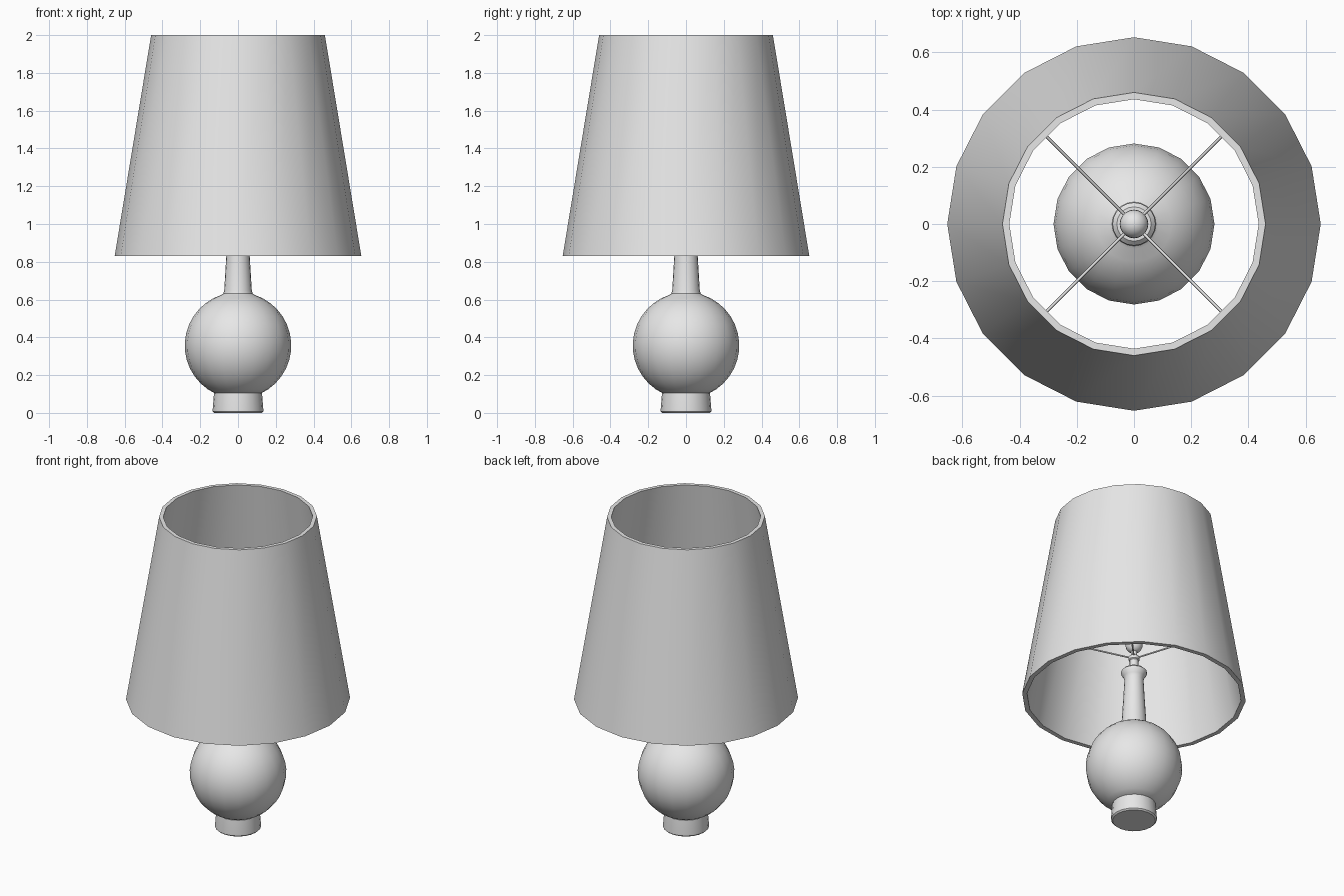
import bpy, bmesh, math
from mathutils import Vector

cube = bpy.data.objects.get("Cube")
if cube:
    bpy.data.objects.remove(cube, do_unlink=True)

# One plain material for the whole lamp
GREY = (0.8, 0.8, 0.8, 1)
grey = bpy.data.materials.new("light_grey")
grey.diffuse_color = GREY
grey.use_nodes = True
for node in grey.node_tree.nodes:
    if node.type == 'BSDF_PRINCIPLED':
        node.inputs["Base Color"].default_value = GREY


def finish(name, bm, angle=35):
    """Turn a bmesh into a named, smoothly shaded object."""
    bmesh.ops.recalc_face_normals(bm, faces=bm.faces)
    mesh = bpy.data.meshes.new(name)
    bm.to_mesh(mesh)
    bm.free()
    mesh.materials.append(grey)
    obj = bpy.data.objects.new(name, mesh)
    bpy.context.collection.objects.link(obj)
    bpy.ops.object.select_all(action='DESELECT')
    obj.select_set(True)
    bpy.context.view_layer.objects.active = obj
    bpy.ops.object.shade_smooth_by_angle(angle=math.radians(angle))
    return obj


def lathe(name, profile, sides=20, closed=False):
    """Revolve (radius, height) points about z; open profiles get end caps."""
    bm = bmesh.new()
    rings = []
    for r, z in profile:
        turns = [math.tau * i / sides for i in range(sides)]
        rings.append([bm.verts.new((r * math.cos(a), r * math.sin(a), z)) for a in turns])
    pairs = list(zip(rings, rings[1:]))
    if closed:
        pairs.append((rings[-1], rings[0]))
    else:
        bm.faces.new(rings[0])
        bm.faces.new(rings[-1])
    for low, high in pairs:
        for i in range(sides):
            j = (i + 1) % sides
            bm.faces.new((low[i], low[j], high[j], high[i]))
    return finish(name, bm)


def rod(name, start, end, radius, sides=8):
    """Thin cylinder between two points."""
    start, end = Vector(start), Vector(end)
    axis = end - start
    bm = bmesh.new()
    bmesh.ops.create_cone(bm, cap_ends=True, segments=sides, radius1=radius,
                          radius2=radius, depth=axis.length)
    bm.transform(axis.to_track_quat('Z', 'Y').to_matrix().to_4x4())
    bmesh.ops.translate(bm, verts=bm.verts, vec=(start + end) / 2)
    return finish(name, bm, 50)


# Foot
lathe("foot", [(0.125, 0), (0.134, 0.008), (0.134, 0.02), (0.127, 0.105)])

# Round body flowing into a tapered neck with a flared collar
BALL_R, BALL_Z = 0.282, 0.357
ball = []
for i in range(15):
    a = math.radians(-65 + 137 * i / 14)
    ball.append((BALL_R * math.cos(a), BALL_Z + BALL_R * math.sin(a)))
neck = [(0.077, 0.632), (0.073, 0.65), (0.062, 0.83), (0.056, 0.945),
        (0.062, 0.965), (0.075, 0.985), (0.075, 1.0), (0.06, 1.015)]
lathe("body", ball + neck)

# Stem and hub carrying the shade
lathe("stem", [(0.025, 1.0), (0.025, 1.075), (0.032, 1.08),
               (0.032, 1.1), (0.018, 1.105), (0.018, 1.15)], 16)

# Finial ball
bm = bmesh.new()
bmesh.ops.create_uvsphere(bm, u_segments=20, v_segments=12, radius=0.05)
bmesh.ops.translate(bm, verts=bm.verts, vec=(0, 0, 1.18))
finish("finial", bm)

# Four arms reaching up to the shade
for i in range(4):
    a = math.radians(45 + 90 * i)
    rod(f"shade_arm_{i + 1}", (0, 0, 1.09),
        (0.56 * math.cos(a), 0.56 * math.sin(a), 1.265), 0.005)

# Faceted shade, open at both ends
lathe("shade", [(0.653, 0.83), (0.46, 2.0), (0.436, 2.0), (0.625, 0.83)], closed=True)
